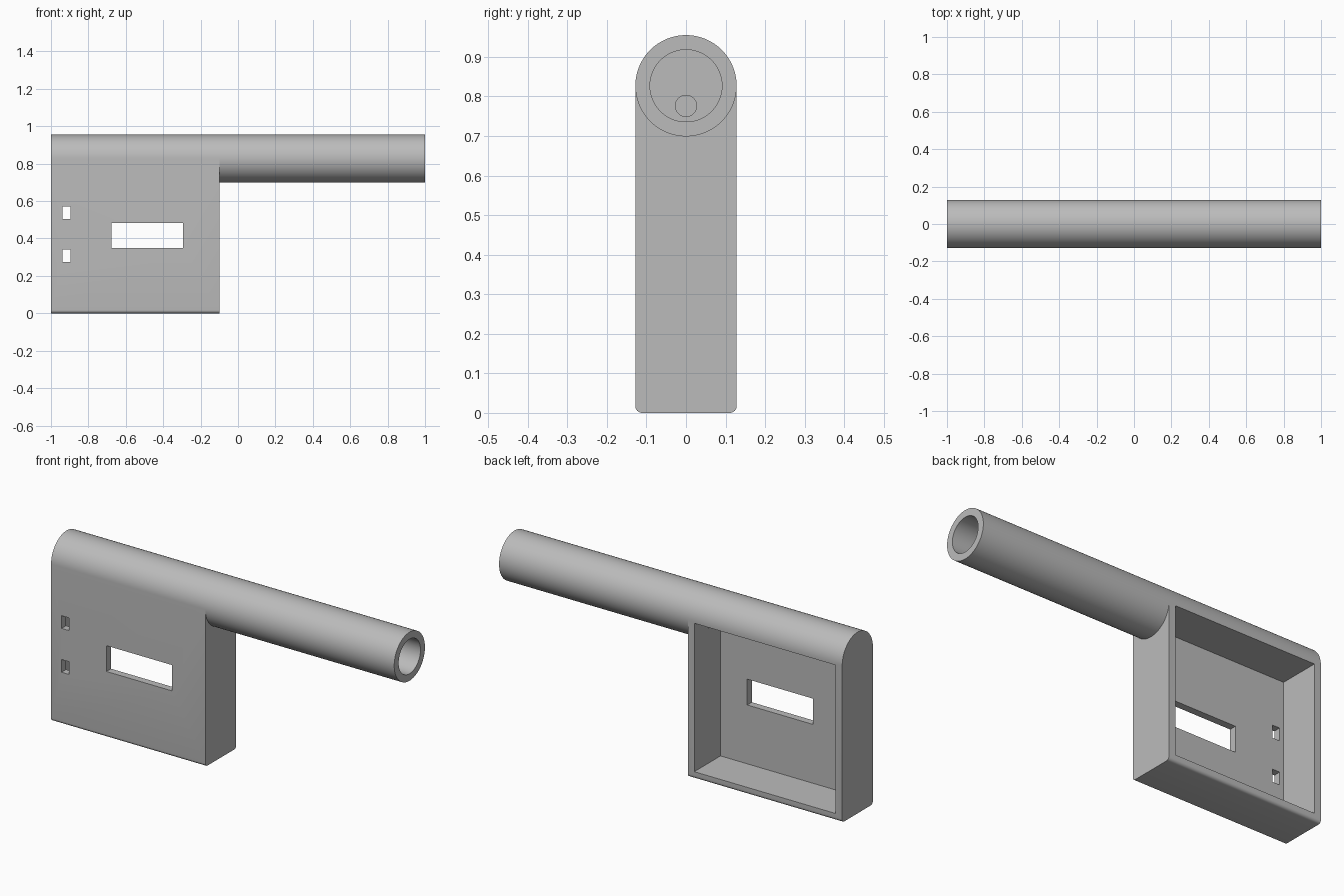
import bpy
import bmesh
from math import cos, sin, pi, radians
from mathutils import Matrix

if "Cube" in bpy.data.objects:
    bpy.data.objects.remove(bpy.data.objects["Cube"], do_unlink=True)

R = 0.128          # outer radius of the tube and of the rounded housing top
AXIS_Z = 0.827     # height of the tube axis
BORE = 0.091
LEFT, JOIN, END = -1.0, -0.1, 1.0
WALL = 0.038
SEGMENTS = 96

grey = bpy.data.materials.new("plain grey")
grey.use_nodes = True
COLOUR = (0.5, 0.5, 0.5, 1)
grey.diffuse_color = COLOUR
grey.node_tree.nodes["Principled BSDF"].inputs["Base Color"].default_value = COLOUR


def make_object(name, bm):
    bmesh.ops.recalc_face_normals(bm, faces=bm.faces)
    mesh = bpy.data.meshes.new(name)
    bm.to_mesh(mesh)
    bm.free()
    mesh.materials.append(grey)
    obj = bpy.data.objects.new(name, mesh)
    bpy.context.collection.objects.link(obj)
    return obj


def arc(cy, cz, radius, start, stop, steps):
    angles = [radians(start + (stop - start) * i / steps) for i in range(steps + 1)]
    return [(cy + radius * cos(a), cz + radius * sin(a)) for a in angles]


def box(name, x0, x1, y0, y1, z0, z1):
    bm = bmesh.new()
    size = Matrix.Diagonal((x1 - x0, y1 - y0, z1 - z0, 1))
    centre = Matrix.Translation(((x0 + x1) / 2, (y0 + y1) / 2, (z0 + z1) / 2))
    bmesh.ops.create_cube(bm, size=1, matrix=centre @ size)
    return make_object(name, bm)


def rod(name, x0, x1, z, radius):
    bm = bmesh.new()
    place = Matrix.Translation(((x0 + x1) / 2, 0, z)) @ Matrix.Rotation(pi / 2, 4, "Y")
    bmesh.ops.create_cone(bm, cap_ends=True, segments=48, radius1=radius,
                          radius2=radius, depth=x1 - x0, matrix=place)
    return make_object(name, bm)


def cut(target, cutter):
    mod = target.modifiers.new("cut", "BOOLEAN")
    mod.operation = "DIFFERENCE"
    mod.solver = "EXACT"
    mod.object = cutter
    bpy.context.view_layer.objects.active = target
    bpy.ops.object.modifier_apply(modifier=mod.name)
    bpy.data.objects.remove(cutter, do_unlink=True)


def smooth(obj):
    bpy.ops.object.select_all(action="DESELECT")
    obj.select_set(True)
    bpy.context.view_layer.objects.active = obj
    bpy.ops.object.shade_smooth_by_angle(angle=radians(30))


# Housing: round-topped profile with softened bottom edges, extruded along x
FILLET = 0.017
profile = arc(0, AXIS_Z, R, 0, 180, SEGMENTS // 2)
profile += arc(FILLET - R, FILLET, FILLET, 180, 270, 6)
profile += arc(R - FILLET, FILLET, FILLET, 270, 360, 6)
bm = bmesh.new()
face = bm.faces.new([bm.verts.new((LEFT, y, z)) for y, z in profile])
extruded = bmesh.ops.extrude_face_region(bm, geom=[face], use_keep_orig=True)["geom"]
bmesh.ops.translate(bm, vec=(JOIN - LEFT, 0, 0),
                    verts=[v for v in extruded if isinstance(v, bmesh.types.BMVert)])
housing = make_object("housing", bm)

# Open compartment at the back
cut(housing, box("compartment_cutter", LEFT + WALL, JOIN - WALL, WALL - R, 0.3, WALL, 0.82))

# Display slot and two small windows through the front wall
for x0, x1, z0, z1 in ((-0.677, -0.294, 0.348, 0.484),
                       (-0.939, -0.896, 0.505, 0.572),
                       (-0.939, -0.896, 0.274, 0.341)):
    cut(housing, box("window_cutter", x0, x1, -0.3, 0, z0, z1))

# Wire hole from the compartment into the tube
cut(housing, rod("wire_hole_cutter", JOIN - 0.1, JOIN + 0.1, 0.776, 0.027))
smooth(housing)

# Hollow tube: outer skin, end ring and bore, closed by the housing wall
bm = bmesh.new()
rings = []
for x, radius in ((JOIN, R), (END, R), (END, BORE), (JOIN, BORE)):
    points = arc(0, AXIS_Z, radius, 0, 360, SEGMENTS)[:-1]
    rings.append([bm.verts.new((x, y, z)) for y, z in points])
for a, b in zip(rings, rings[1:] + rings[:1]):
    for i in range(SEGMENTS):
        j = (i + 1) % SEGMENTS
        bm.faces.new((a[i], a[j], b[j], b[i]))
smooth(make_object("tube", bm))
